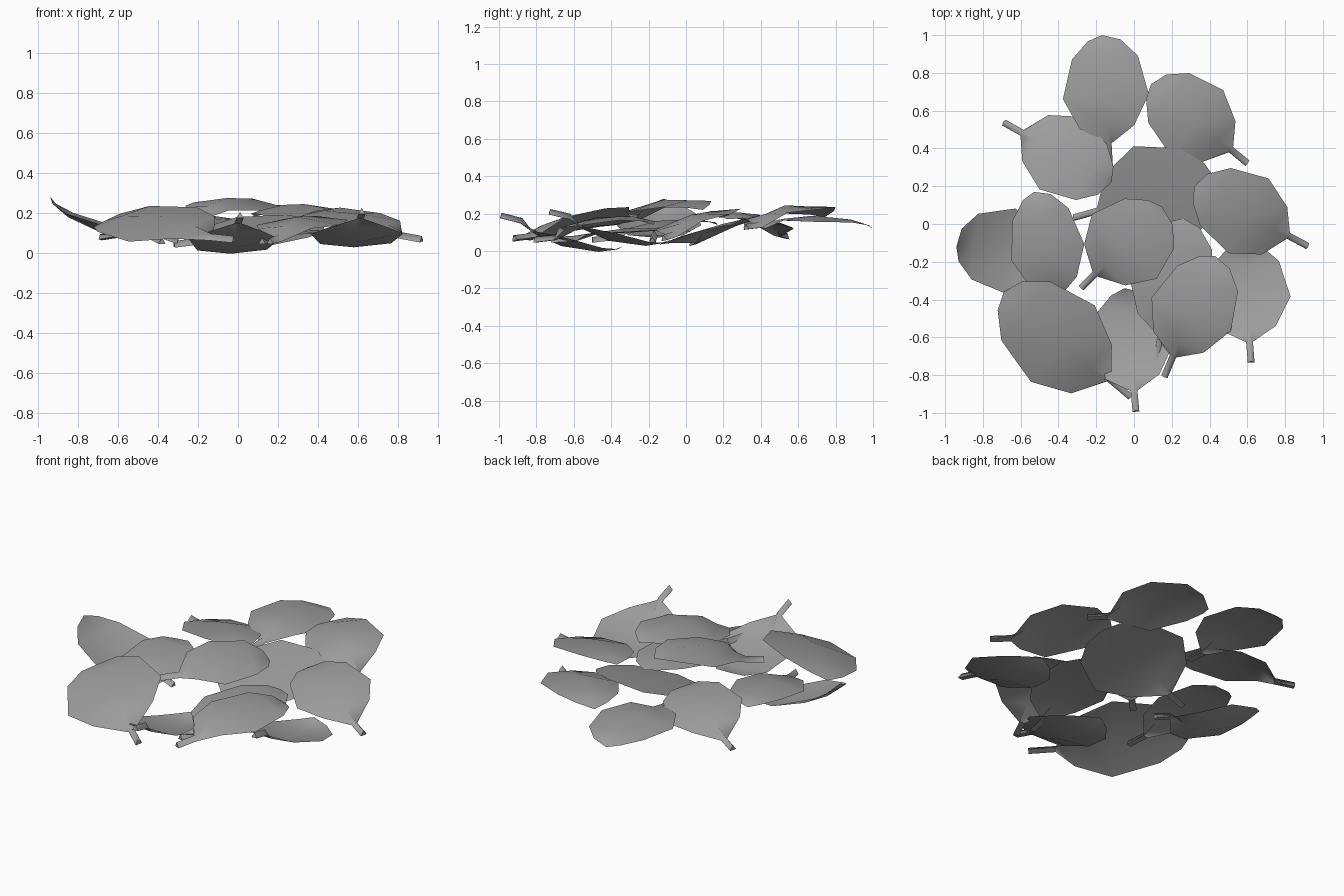
import bpy
from mathutils import Vector

# Blade rows: (distance along, left side, right side) as fractions of length / half width
ROWS = [(0.15, 0.64, 0.62), (0.43, 0.98, 1.0), (0.79, 0.72, 0.80), (0.95, 0.33, 0.42)]

# stem end xyz, leaf tip xyz, width, sideways tilt (left side rise), bulge height
LEAVES = [
    (-0.13, 0.31, 0.14, -0.17, 1.00, 0.12, 0.46, 0.0, 0.06),
    (0.60, 0.32, 0.13, 0.09, 0.74, 0.18, 0.45, -0.12, 0.09),
    (-0.69, 0.54, 0.08, -0.12, 0.22, 0.17, 0.45, -0.15, 0.07),
    (-0.32, 0.03, 0.045, 0.43, 0.24, 0.14, 0.60, 0.25, 0.03),
    (0.92, -0.12, 0.07, 0.32, 0.20, 0.18, 0.46, -0.18, 0.07),
    (0.62, -0.73, 0.21, 0.57, -0.09, 0.06, 0.47, 0.0, -0.08),
    (0.12, -0.72, 0.06, 0.26, 0.03, 0.10, 0.45, 0.0, 0.04),
    (0.16, -0.81, 0.06, 0.43, -0.17, 0.14, 0.46, 0.0, 0.08),
    (-0.28, -0.34, 0.17, 0.15, 0.09, 0.22, 0.49, 0.08, 0.08),
    (0.01, -0.99, 0.19, -0.05, -0.34, 0.025, 0.46, 0.0, -0.08),
    (-0.02, -0.92, 0.07, -0.69, -0.36, 0.14, 0.56, -0.33, 0.08),
    (-0.38, -0.50, 0.06, -0.53, 0.17, 0.14, 0.40, 0.0, 0.06),
    (-0.30, -0.18, 0.06, -0.94, -0.12, 0.28, 0.46, 0.0, -0.09),
]

grey = bpy.data.materials.new("dark_grey")
grey.diffuse_color = (0.34, 0.34, 0.34, 1)


def make_leaf(i, stem, tip, width, tilt, bulge):
    base = stem.lerp(tip, 0.17)
    left = Vector((0, 0, 1)).cross(tip - stem).normalized()
    left.z = tilt
    left.normalize()
    normal = (tip - stem).cross(left).normalized()

    def pt(t, s):
        rise = bulge * max(0, 4 * t * (1 - t)) ** 0.7 * (1 - 0.55 * s * s)
        return base.lerp(tip, t) + left * (s * width / 2) + normal * rise

    # Stem end and blade base: narrow ridged rows, then the blade rows
    side, ridge = left * 0.018, normal * 0.015
    verts = []
    for p in (stem, base):
        verts += [p + side - ridge, p + ridge, p - side - ridge]
    for t, l, r in ROWS:
        verts += [pt(t, l), pt(t, 0), pt(t, -r)]
    verts.append(pt(1, 0))
    end = len(verts) - 1
    faces = [(0, 1, 2), (0, 2, 5, 3)]          # stem end cap and underside
    for a in range(0, end - 3, 3):
        faces += [(a, a + 1, a + 4, a + 3), (a + 1, a + 2, a + 5, a + 4)]
    faces += [(end - 3, end - 2, end), (end - 2, end - 1, end)]
    # Wind upper faces so that normals point up
    faces = [tuple(reversed(f)) for f in faces]
    me = bpy.data.meshes.new(f"leaf_{i}")
    me.from_pydata([v[:] for v in verts], [], faces)
    me.shade_smooth()
    for k in (0, 1):
        me.polygons[k].use_smooth = False
    me.materials.append(grey)
    bpy.context.collection.objects.link(bpy.data.objects.new(me.name, me))


# Scattered pile of leaves
for i, row in enumerate(LEAVES, 1):
    make_leaf(i, Vector(row[:3]), Vector(row[3:6]), *row[6:])
